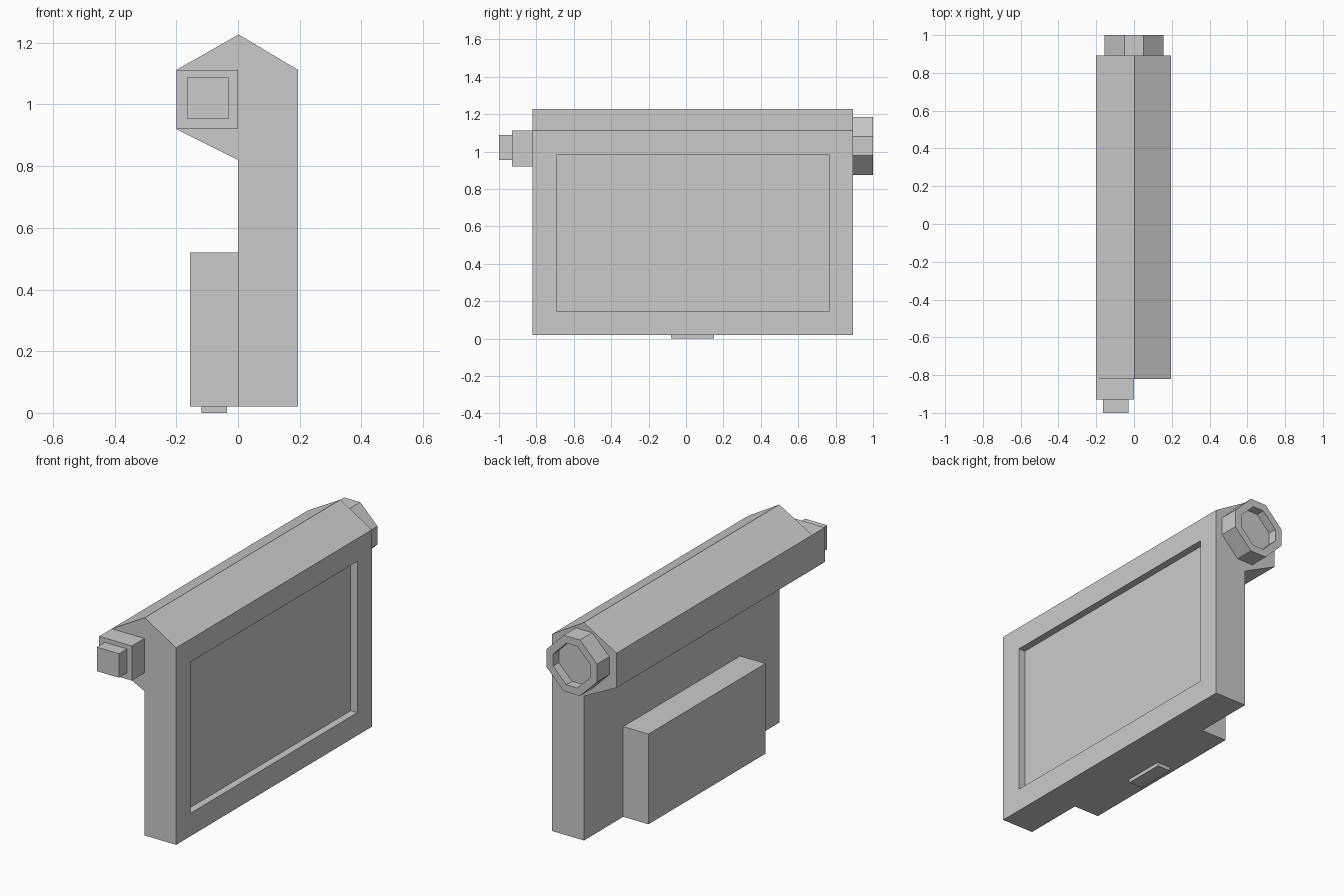
import bpy, bmesh
from mathutils import Vector

if "Cube" in bpy.data.objects:
    bpy.data.objects.remove(bpy.data.objects["Cube"])


def prism(name, profile, y0, y1, recess_dir=None, border=0, depth=0):
    """Extrude an XZ profile along Y; optionally sink a framed recess in one face."""
    bm = bmesh.new()
    base = bm.faces.new([bm.verts.new((x, y0, z)) for x, z in profile])
    ext = bmesh.ops.extrude_face_region(bm, geom=[base], use_keep_orig=True)
    moved = [g for g in ext["geom"] if isinstance(g, bmesh.types.BMVert)]
    bmesh.ops.translate(bm, verts=moved, vec=(0, y1 - y0, 0))
    bmesh.ops.recalc_face_normals(bm, faces=bm.faces)
    if recess_dir:
        d = Vector(recess_dir)
        bm.normal_update()
        face = max((f for f in bm.faces if f.normal.dot(d) > 0.99),
                   key=lambda f: f.calc_center_median().dot(d))
        bmesh.ops.inset_region(bm, faces=[face], thickness=border, use_even_offset=True)
        inner = bmesh.ops.extrude_discrete_faces(bm, faces=[face])["faces"][0]
        bmesh.ops.translate(bm, verts=inner.verts, vec=-d * depth)
        bmesh.ops.recalc_face_normals(bm, faces=bm.faces)
    mesh = bpy.data.meshes.new(name)
    bm.to_mesh(mesh)
    bm.free()
    obj = bpy.data.objects.new(name, mesh)
    bpy.context.collection.objects.link(obj)
    return obj


def box(name, x0, x1, y0, y1, z0, z1):
    return prism(name, [(x0, z0), (x1, z0), (x1, z1), (x0, z1)], y0, y1)


Y0, Y1 = -0.82, 0.893

# Main housing with gabled top, rear overhang and recessed screen
housing = [(0, 0.02), (0.195, 0.02), (0.195, 1.112), (0.002, 1.227),
           (-0.2, 1.112), (-0.2, 0.92), (0, 0.82)]
prism("housing", housing, Y0, Y1, (1, 0, 0), 0.127, 0.04)

# Rear battery box and the small foot below it
box("rear_box", -0.155, 0, -0.475, 0.55, 0.02, 0.52)
box("bottom_foot", -0.118, -0.035, -0.08, 0.15, 0, 0.02)

# Stepped square plug at the front end
box("plug_base", -0.2, 0, -0.93, Y0, 0.92, 1.112)
box("plug_tip", -0.165, -0.03, -1.0, -0.93, 0.955, 1.088)

# Octagonal socket at the back end
a, b, zc = 0.05, 0.155, 1.03
octagon = [(a, b), (b, a), (b, -a), (a, -b), (-a, -b), (-b, -a), (-b, a), (-a, b)]
prism("socket_ring", [(x, zc + z) for x, z in octagon], Y1, 1.0, (0, 1, 0), 0.04, 0.05)
